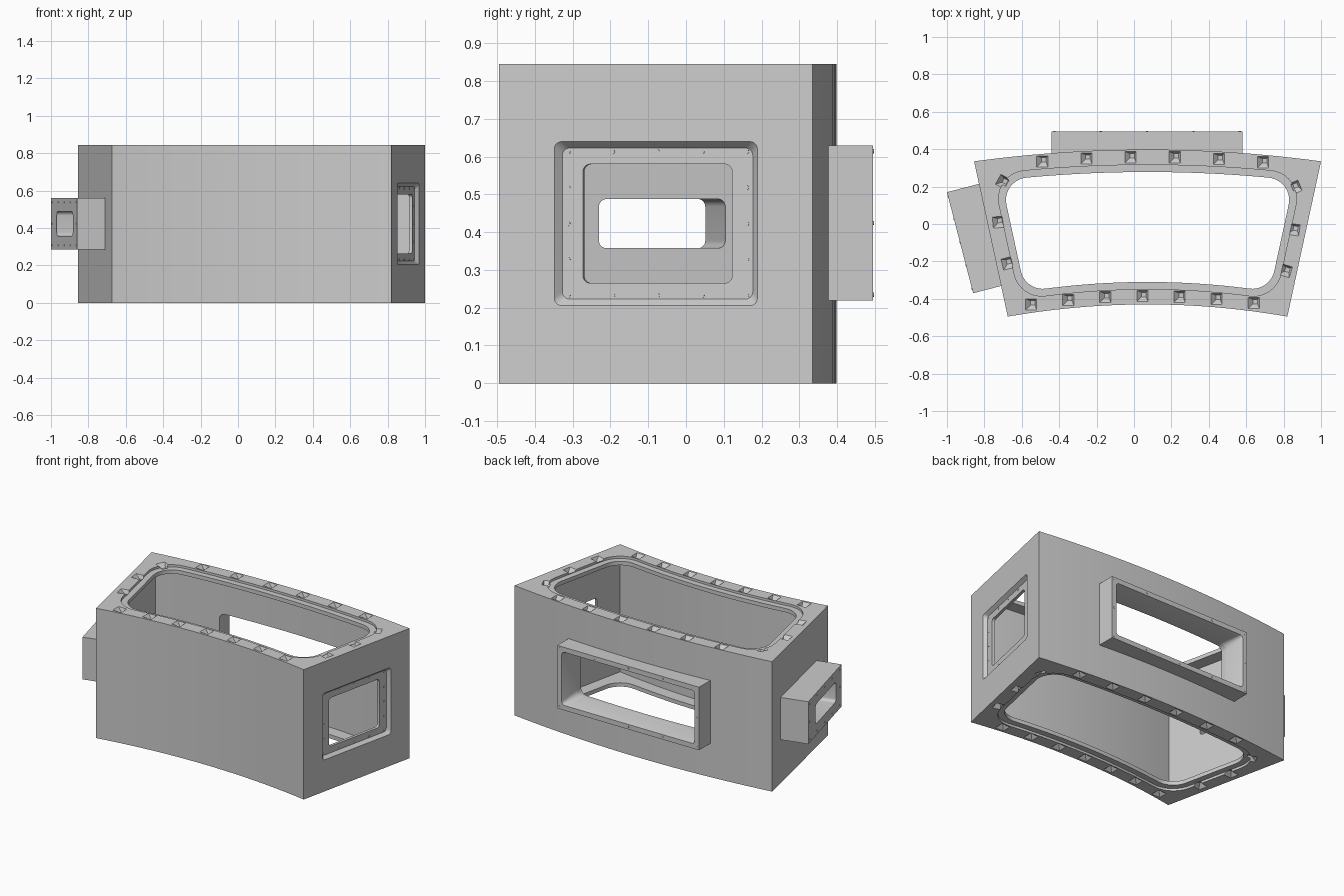
import bpy, bmesh, math
from mathutils import Vector, Matrix

if "Cube" in bpy.data.objects:
    bpy.data.objects.remove(bpy.data.objects["Cube"])

H, WALL = 0.845, 0.04


def make(name, solids, ring=False):
    """Solids lofted through matching rings; ring=True joins last to first."""
    bm = bmesh.new()
    for sections in solids:
        rings = [[bm.verts.new(p) for p in s] for s in sections]
        n = len(rings[0])
        for a, b in zip(rings, rings[1:] + (rings[:1] if ring else [])):
            for i in range(n):
                j = (i + 1) % n
                bm.faces.new((a[i], a[j], b[j], b[i]))
        if not ring:
            bm.faces.new(rings[0][::-1])
            bm.faces.new(rings[-1])
    bmesh.ops.remove_doubles(bm, verts=bm.verts, dist=1e-5)
    bmesh.ops.recalc_face_normals(bm, faces=bm.faces)
    me = bpy.data.meshes.new(name)
    bm.to_mesh(me)
    bm.free()
    ob = bpy.data.objects.new(name, me)
    bpy.context.collection.objects.link(ob)
    return ob


def cut(ob, solids):
    cutter = make("cutter", solids)
    cutter.hide_render = True
    mod = ob.modifiers.new("cut", 'BOOLEAN')
    mod.operation, mod.solver, mod.object = 'DIFFERENCE', 'EXACT', cutter
    bpy.context.view_layer.objects.active = ob
    bpy.ops.object.modifier_apply(modifier=mod.name)
    bpy.data.objects.remove(cutter)


def smooth(ob):
    bpy.ops.object.select_all(action='DESELECT')
    ob.select_set(True)
    bpy.context.view_layer.objects.active = ob
    bpy.ops.object.shade_smooth_by_angle(angle=math.radians(30))


def arc_y(x, x0, x1, y, rise):
    t = (x - x0) / (x1 - x0) * 2 - 1
    return y + rise * (1 - t * t)


def front_y(x):
    return arc_y(x, -0.675, 0.82, -0.495, 0.065)


def back_y(x):
    return arc_y(x, -0.855, 1.0, 0.335, 0.063)


def lerp(a, b, n=24):
    return [a + (b - a) * i / n for i in range(n + 1)]


def left_x(y, d):
    return -0.855 + (0.335 - y) * 0.217 + d * 1.023


def right_x(y, d):
    return 1.0 - (0.335 - y) * 0.217 - d * 1.023


def outline(d):
    """Plan outline moved inward by d, counter-clockwise."""
    def side(curve, off):
        a = b = 0.0
        for _ in range(30):
            a = left_x(curve(a) + off, d)
            b = right_x(curve(b) + off, d)
        return a, b
    fa, fb = side(front_y, d)
    ba, bb = side(back_y, -d)
    return [Vector((x, front_y(x) + d)) for x in lerp(fa, fb)] + \
           [Vector((x, back_y(x) - d)) for x in lerp(bb, ba)]


def inset(d, z, r=0.0):
    """Ring at height z, inset by d, with corners rounded to radius r."""
    pts, out = outline(d + r), []
    n = len(pts)
    for i, p in enumerate(pts):
        e0 = (p - pts[i - 1]).normalized()
        e1 = (pts[(i + 1) % n] - p).normalized()
        a0 = math.atan2(-e0.x, e0.y)
        turn = math.atan2(e0.x * e1.y - e0.y * e1.x, e0.dot(e1))
        for k in (lerp(0, 1, 10) if turn > 0.4 else [0.5]):
            a = a0 + turn * k
            out.append((p.x + r * math.cos(a), p.y + r * math.sin(a), z))
    return out


def frame(origin, u):
    """Port frame: local x along the wall, y up, z outward."""
    u = Vector((u[0], u[1], 0)).normalized()
    v = Vector((0, 0, 1))
    m = Matrix((u, v, u.cross(v))).transposed().to_4x4()
    return Matrix.Translation(origin) @ m


def rrect(m, hx, hy, z, r=0.0, cx=0.0, cy=0.0):
    pts = []
    for q, (sx, sy) in enumerate(((1, 1), (-1, 1), (-1, -1), (1, -1))):
        for a in (lerp(0, math.pi / 2, 6) if r else [0]):
            a += q * math.pi / 2
            pts.append(m @ Vector((cx + sx * (hx - r) + r * math.cos(a),
                                   cy + sy * (hy - r) + r * math.sin(a), z)))
    return pts


def bolts(name, m, hx, hy, nx, ny, z):
    """Small bolt heads around a rectangular rim."""
    pos = {(round(x, 4), s * hy) for x in lerp(-hx, hx, nx) for s in (-1, 1)}
    pos |= {(s * hx, round(y, 4)) for y in lerp(-hy, hy, ny) for s in (-1, 1)}
    ring = [(0.006 * math.cos(k * math.pi / 5), 0.006 * math.sin(k * math.pi / 5)) for k in range(10)]
    smooth(make(name, [[[m @ Vector((x + a, y + b, h)) for a, b in ring]
                        for h in (z - 0.004, z + 0.002)] for x, y in sorted(pos)]))


# hollow curved body with stepped, rounded openings at top and bottom
STEP = 0.015
ledge, hole = (0.082, 0.15), (0.12, 0.12)
profile = [(0, 0, 0), (0, H, 0),
           (ledge[0], H, ledge[1]), (ledge[0], H - STEP, ledge[1]),
           (hole[0], H - STEP, hole[1]), (hole[0], H - WALL, hole[1]),
           (WALL, H - WALL, 0), (WALL, WALL, 0),
           (hole[0], WALL, hole[1]), (hole[0], STEP, hole[1]),
           (ledge[0], STEP, ledge[1]), (ledge[0], 0, ledge[1])]
body = make("body_shell", [[inset(*p) for p in profile]], ring=True)

# wedge pockets around both flanges
spots = [(x, back_y(x) - 0.04, 0) for x in lerp(-0.49, 0.69, 5)]
spots += [(x, front_y(x) + 0.045, 0) for x in lerp(-0.55, 0.64, 6)]
spots += [(-0.70, 0.225, -0.5), (-0.725, 0.01, 0.1), (-0.675, -0.21, 0.25),
          (0.86, 0.195, 0.4), (0.855, -0.03, -0.15), (0.81, -0.25, -0.3)]
pockets = []
for x, y, ang in spots:
    for surf, s in ((0, 1), (H, -1)):
        m = Matrix.Translation((x, y, surf)) @ Matrix.Rotation(ang, 4, 'Z')
        pockets.append([rrect(m, 0.03, 0.03, -s * 0.01),
                        rrect(m, 0.03, 0.03, 0),
                        rrect(m, 0.012, 0.012, s * 0.025, cx=0.008, cy=0.008)])
cut(body, pockets)

# right port: recessed frame and opening in the wall
mr = frame((0.9105, -0.08, 0.4225), (0.18, 0.83))
cut(body, [[rrect(mr, 0.2755, 0.2175, 0.05, 0.02), rrect(mr, 0.2755, 0.2175, 0.0, 0.02),
            rrect(mr, 0.258, 0.2, -0.022, 0.02)]])
cut(body, [[rrect(mr, 0.202, 0.1575, 0.05, 0.02), rrect(mr, 0.202, 0.1575, -0.1, 0.02)]])
bolts("right_port_bolts", mr, 0.242, 0.19, 4, 4, -0.022)

# back port: wide projecting duct
mb = frame((0.07, 0.495, 0.424), (-1, 0))
back = make("back_port", [[rrect(mb, 0.51, 0.205, -0.128), rrect(mb, 0.51, 0.205, 0)]])
duct = [[rrect(mb, 0.445, 0.15, -0.3, 0.04), rrect(mb, 0.445, 0.15, -0.11, 0.04),
         rrect(mb, 0.478, 0.173, 0, 0.02), rrect(mb, 0.478, 0.173, 0.05, 0.02)]]
cut(back, duct)
cut(body, duct)
bolts("back_port_bolts", mb, 0.495, 0.19, 4, 2, 0)

# left port: narrow projecting duct
ml = frame((-0.93, -0.10, 0.4225), (0.14, -0.54))
left = make("left_port", [[rrect(ml, 0.279, 0.1375, -0.185), rrect(ml, 0.279, 0.1375, 0)]])
tunnel = [[rrect(ml, 0.171, 0.065, -0.3, 0.02, cx=0.015), rrect(ml, 0.171, 0.065, 0.05, 0.02, cx=0.015)]]
cut(left, tunnel)
cut(body, tunnel)
bolts("left_port_bolts", ml, 0.255, 0.115, 4, 2, 0)

for ob in (body, back, left):
    smooth(ob)
